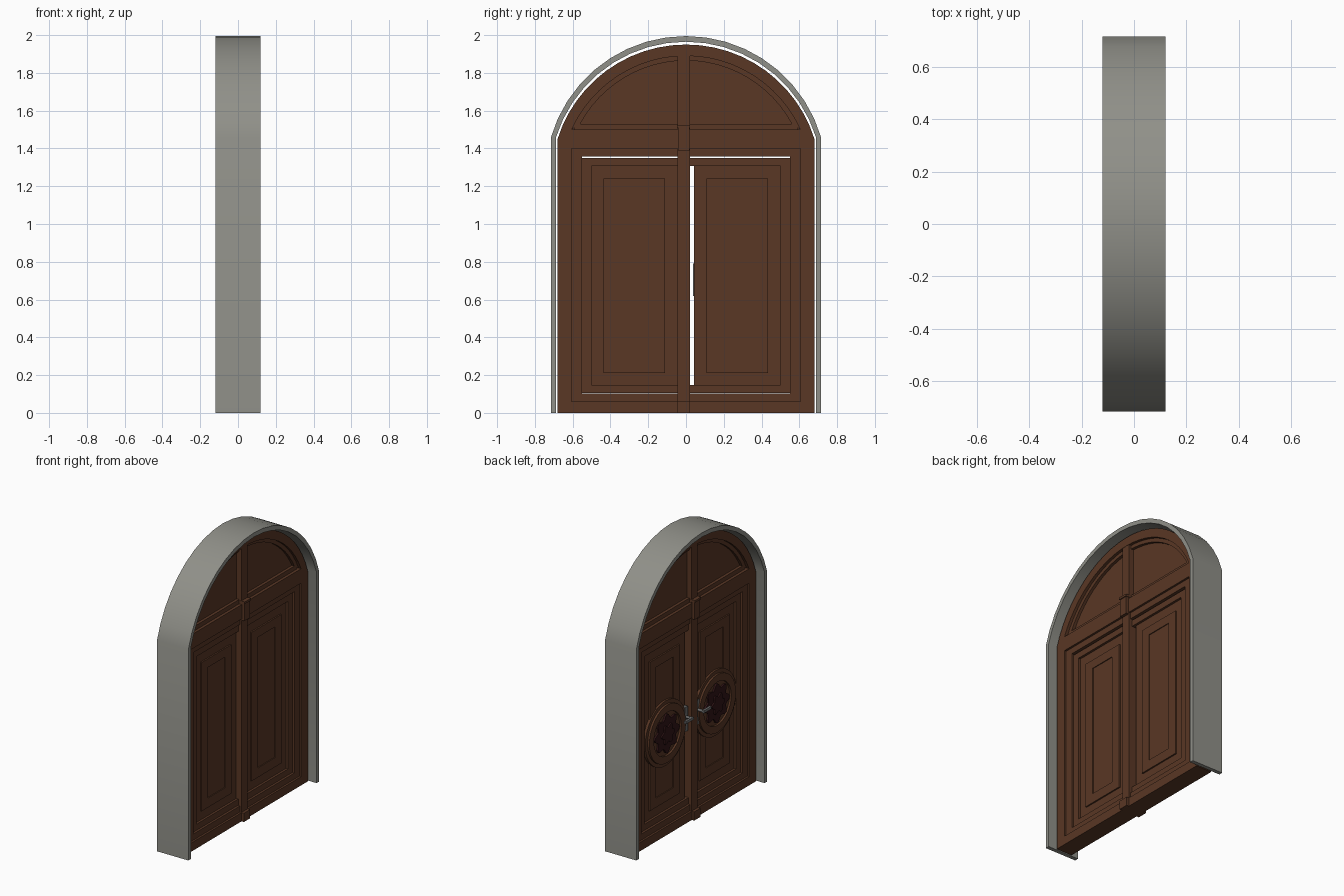
import bpy, bmesh
from math import sin, cos, pi, asin

cube = bpy.data.objects.get("Cube")
if cube:
    bpy.data.objects.remove(cube)


def material(name, rgb, rough=0.7):
    m = bpy.data.materials.new(name)
    m.use_nodes = True
    m.diffuse_color = (*rgb, 1)
    node = next(n for n in m.node_tree.nodes if n.type == 'BSDF_PRINCIPLED')
    node.inputs["Base Color"].default_value = (*rgb, 1)
    node.inputs["Roughness"].default_value = rough
    return m


STONE = material("grey stone", (0.28, 0.28, 0.25))
WOOD = material("brown wood", (0.10, 0.038, 0.018))
WINE = material("dark red ornament", (0.03, 0.007, 0.008))
METAL = material("grey metal", (0.16, 0.16, 0.16), 0.4)


def finish(name, bm, mat, smooth=False):
    bmesh.ops.recalc_face_normals(bm, faces=bm.faces)
    me = bpy.data.meshes.new(name)
    bm.to_mesh(me)
    bm.free()
    me.materials.append(mat)
    ob = bpy.data.objects.new(name, me)
    bpy.context.collection.objects.link(ob)
    if smooth:
        bpy.context.view_layer.objects.active = ob
        ob.select_set(True)
        bpy.ops.object.shade_smooth_by_angle(angle=0.6)
        ob.select_set(False)
    return ob


def prism(name, outline, x0, x1, mat, smooth=False):
    """Filled (y, z) outline extruded along x."""
    bm = bmesh.new()
    a = [bm.verts.new((x0, y, z)) for y, z in outline]
    b = [bm.verts.new((x1, y, z)) for y, z in outline]
    bm.faces.new(a)
    bm.faces.new(b)
    n = len(a)
    for i in range(n):
        j = (i + 1) % n
        bm.faces.new((a[i], a[j], b[j], b[i]))
    return finish(name, bm, mat, smooth)


def band(name, outer, inner, x0, x1, mat, closed=False, smooth=False):
    """Solid strip between two (y, z) paths with equal counts, extruded along x."""
    bm = bmesh.new()
    rows = [[bm.verts.new((x, y, z)) for x, (y, z) in
             zip((x0, x1, x1, x0), (o, o, i, i))] for o, i in zip(outer, inner)]
    pairs = list(zip(rows, rows[1:]))
    if closed:
        pairs.append((rows[-1], rows[0]))
    else:
        bm.faces.new(rows[0])
        bm.faces.new(rows[-1])
    for p, q in pairs:
        for k in range(4):
            m = (k + 1) % 4
            bm.faces.new((p[k], p[m], q[m], q[k]))
    return finish(name, bm, mat, smooth)


def rect(y0, y1, z0, z1):
    return [(y0, z0), (y1, z0), (y1, z1), (y0, z1)]


def box(name, x0, x1, y0, y1, z0, z1, mat=WOOD):
    return prism(name, rect(y0, y1, z0, z1), x0, x1, mat)


def arc(half, spring, top, steps):
    """Segmental arch from -half to +half."""
    rise = top - spring
    r = (half * half + rise * rise) / (2 * rise)
    a = asin(half / r)
    return [(r * sin(t), top - r + r * cos(t))
            for t in (-a + 2 * a * i / steps for i in range(steps + 1))]


def doorway(half, spring, top, steps, base=0):
    return [(-half, base)] + arc(half, spring, top, steps) + [(half, base)]


def circle(cy, cz, r, n=32, ripple=0, lobes=8):
    return [(cy + (r + ripple * cos(lobes * t)) * cos(t),
             cz + (r + ripple * cos(lobes * t)) * sin(t))
            for t in (2 * pi * i / n for i in range(n))]


# Surround and fixed door frame
band("stone_surround", doorway(0.715, 1.46, 1.995, 18),
     doorway(0.688, 1.46, 1.965, 18), -0.12, 0.12, STONE, smooth=True)
band("door_frame", doorway(0.68, 1.45, 1.95, 24),
     doorway(0.605, 1.5, 1.89, 24), -0.06, 0.06, WOOD)
box("threshold", -0.06, 0.06, -0.605, 0.605, 0, 0.06)
box("transom", -0.06, 0.06, -0.605, 0.605, 1.40, 1.5)

# Arched top panel with its moulding
prism("lunette_panel", arc(0.605, 1.5, 1.89, 24), -0.02, 0.02, WOOD)
band("lunette_moulding", arc(0.605, 1.5, 1.89, 24),
     arc(0.56, 1.53, 1.865, 24), -0.04, 0.04, WOOD)
box("lunette_rail", -0.04, 0.04, -0.59, 0.59, 1.5, 1.53)

# Stepped rebate around the two leaves
for i, (half, low, high, inset, depth) in enumerate(
        [(0.605, 0.06, 1.40, 0.055, 0.046), (0.55, 0.105, 1.35, 0.05, 0.034)]):
    band("rebate_%d" % (i + 1), rect(-half, half, low, high),
         rect(inset - half, half - inset, low + 0.042, high - 0.042),
         -depth, depth, WOOD, closed=True)

# Central post with its blocks
MID = -0.0125
box("centre_post", -0.058, 0.058, MID - 0.0325, MID + 0.0325, 0, 1.945)
box("post_capital", -0.078, 0.078, MID - 0.03, MID + 0.03, 1.39, 1.515)
box("post_capital_lip", -0.084, 0.084, MID - 0.034, MID + 0.034, 1.51, 1.525)
box("post_foot", -0.078, 0.078, MID - 0.034, MID + 0.034, 0, 0.06)

# Leaves, raised panels, rosettes and handles
for side, cy in (("right", -0.275), ("left", 0.272)):
    s = 1 if cy > 0 else -1
    box(side + "_leaf", -0.018, 0.018, cy - 0.23, cy + 0.23, 0.14, 1.315)
    band(side + "_panel_frame", rect(cy - 0.163, cy + 0.163, 0.21, 1.24),
         rect(cy - 0.095, cy + 0.095, 0.275, 1.18), -0.028, 0.028, WOOD, closed=True)
    box(side + "_panel_field", -0.022, 0.022, cy - 0.095, cy + 0.095, 0.275, 1.18)

    cz = 0.69
    prism(side + "_rosette_plate", circle(cy, cz, 0.225), -0.036, -0.01, WOOD, True)
    band(side + "_rosette_ring", circle(cy, cz, 0.2), circle(cy, cz, 0.15),
         -0.05, -0.03, WOOD, closed=True, smooth=True)
    prism(side + "_rosette_flower", circle(cy, cz, 0.12, 48, 0.018),
          -0.048, -0.03, WINE)
    prism(side + "_rosette_heart", circle(cy, cz, 0.06, 48, 0.012, 6),
          -0.058, -0.04, WINE)

    hy = MID + s * 0.065
    box(side + "_handle_plate", -0.04, -0.015, hy - 0.015, hy + 0.015, 0.62, 0.79, METAL)
    prism(side + "_handle_stem", circle(hy, 0.72, 0.009, 12), -0.085, -0.035, METAL, True)
    lever = sorted((hy - s * 0.01, hy + s * 0.075))
    box(side + "_handle_lever", -0.09, -0.075, *lever, 0.711, 0.729, METAL)
